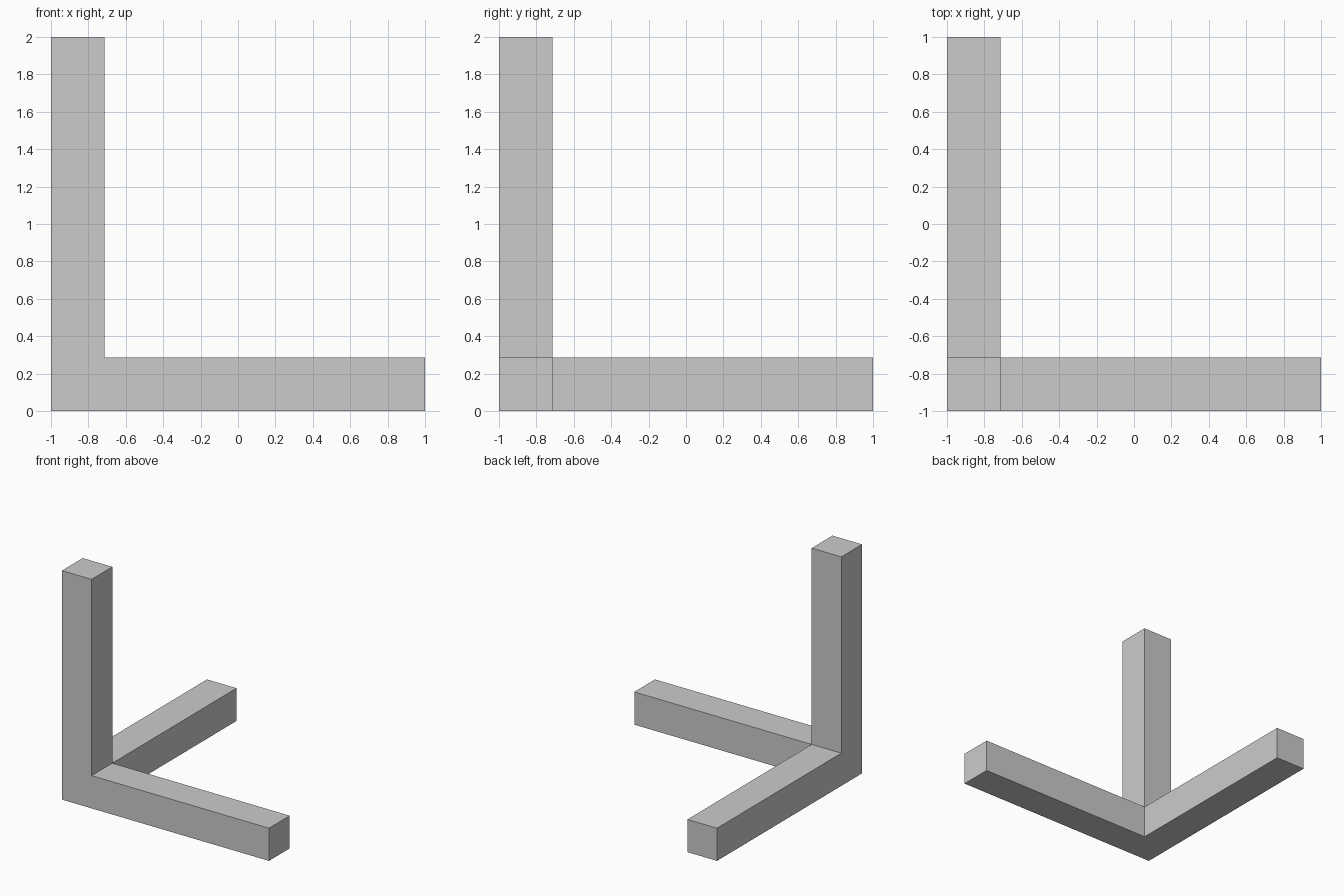
import bpy, bmesh, math
from mathutils import Matrix, Vector

if "Cube" in bpy.data.objects:
    bpy.data.objects.remove(bpy.data.objects["Cube"])

LENGTH = 2.0
T = LENGTH / 7  # bar thickness

bm = bmesh.new()

# Corner block shared by the three bars
corner = Vector((-1 + T / 2, -1 + T / 2, T / 2))
bmesh.ops.create_cube(bm, size=T, matrix=Matrix.Translation(corner))

# Pull one bar out along each positive axis
for axis in (Vector((1, 0, 0)), Vector((0, 1, 0)), Vector((0, 0, 1))):
    bm.normal_update()
    face = max(bm.faces, key=lambda f: f.normal.dot(axis)
               - (f.calc_center_median() - corner).length)
    end = bmesh.ops.extrude_discrete_faces(bm, faces=[face])["faces"][0]
    bmesh.ops.translate(bm, verts=end.verts, vec=axis * (LENGTH - T))

# Merge coplanar faces so each flat side is one clean face
bmesh.ops.dissolve_limit(bm, angle_limit=math.radians(1),
                         verts=bm.verts[:], edges=bm.edges[:])
bmesh.ops.recalc_face_normals(bm, faces=bm.faces[:])

mesh = bpy.data.meshes.new("three_axis_corner_frame")
bm.to_mesh(mesh)
bm.free()
frame = bpy.data.objects.new("three_axis_corner_frame", mesh)
bpy.context.collection.objects.link(frame)
